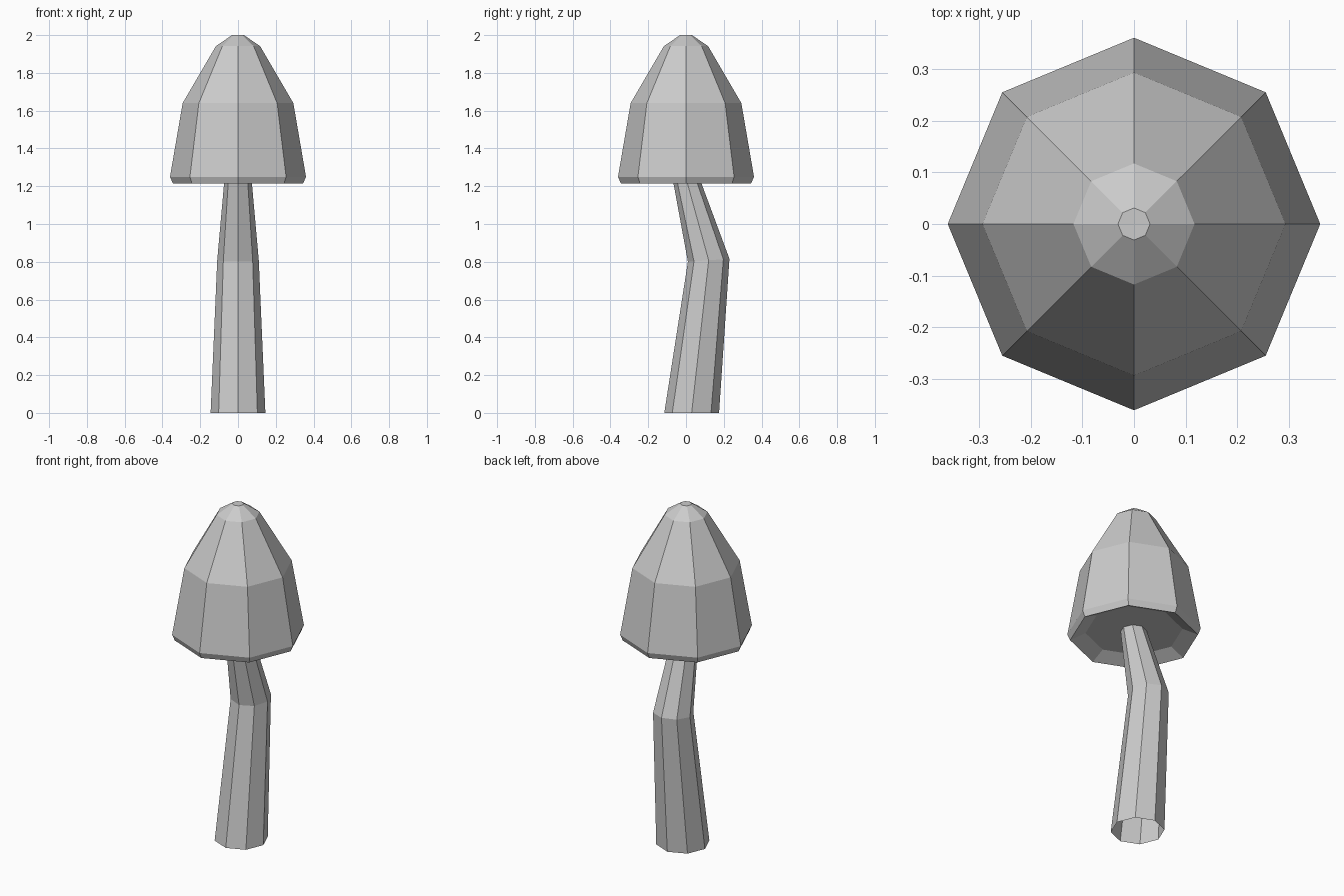
import bpy, bmesh, math

cube = bpy.data.objects.get("Cube")
if cube:
    bpy.data.objects.remove(cube, do_unlink=True)

SIDES = 8

grey = bpy.data.materials.new("plain_grey")
grey.use_nodes = True
COLOUR = (0.6, 0.6, 0.6, 1)
grey.diffuse_color = COLOUR
grey.node_tree.nodes["Principled BSDF"].inputs["Base Color"].default_value = COLOUR


def loft(name, rings, cap_start=False, cap_end=False):
    """Skin octagonal rings given as (radius, centre y, z, tilt)."""
    bm = bmesh.new()
    loops = []
    for radius, cy, z, tilt in rings:
        loop = []
        for i in range(SIDES):
            a = math.tau * i / SIDES
            dy = radius * math.sin(a)
            loop.append(bm.verts.new((radius * math.cos(a), cy + dy, z + tilt * dy)))
        loops.append(loop)
    for low, high in zip(loops, loops[1:]):
        for i in range(SIDES):
            j = (i + 1) % SIDES
            bm.faces.new((low[i], low[j], high[j], high[i]))
    if cap_start:
        bm.faces.new(loops[0][::-1])
    if cap_end:
        bm.faces.new(loops[-1])
    mesh = bpy.data.meshes.new(name)
    bm.to_mesh(mesh)
    bm.free()
    mesh.materials.append(grey)
    obj = bpy.data.objects.new(name, mesh)
    bpy.context.collection.objects.link(obj)
    return obj


# Bent stem, open at the foot, ending inside the cap
loft("stem", [
    (0.145, 0.03, 0, 0),
    (0.11, 0.12, 0.808, 0.07),
    (0.067, -0.013, 1.29, 0),
])

# Bell-shaped cap, from the recessed underside over the rim to the flat tip
cap_profile = [(0.262, 1.255), (0.345, 1.215), (0.36, 1.25),
               (0.293, 1.64), (0.117, 1.942), (0.031, 2.0)]
loft("cap", [(r, 0, z, 0) for r, z in cap_profile], cap_start=True, cap_end=True)
